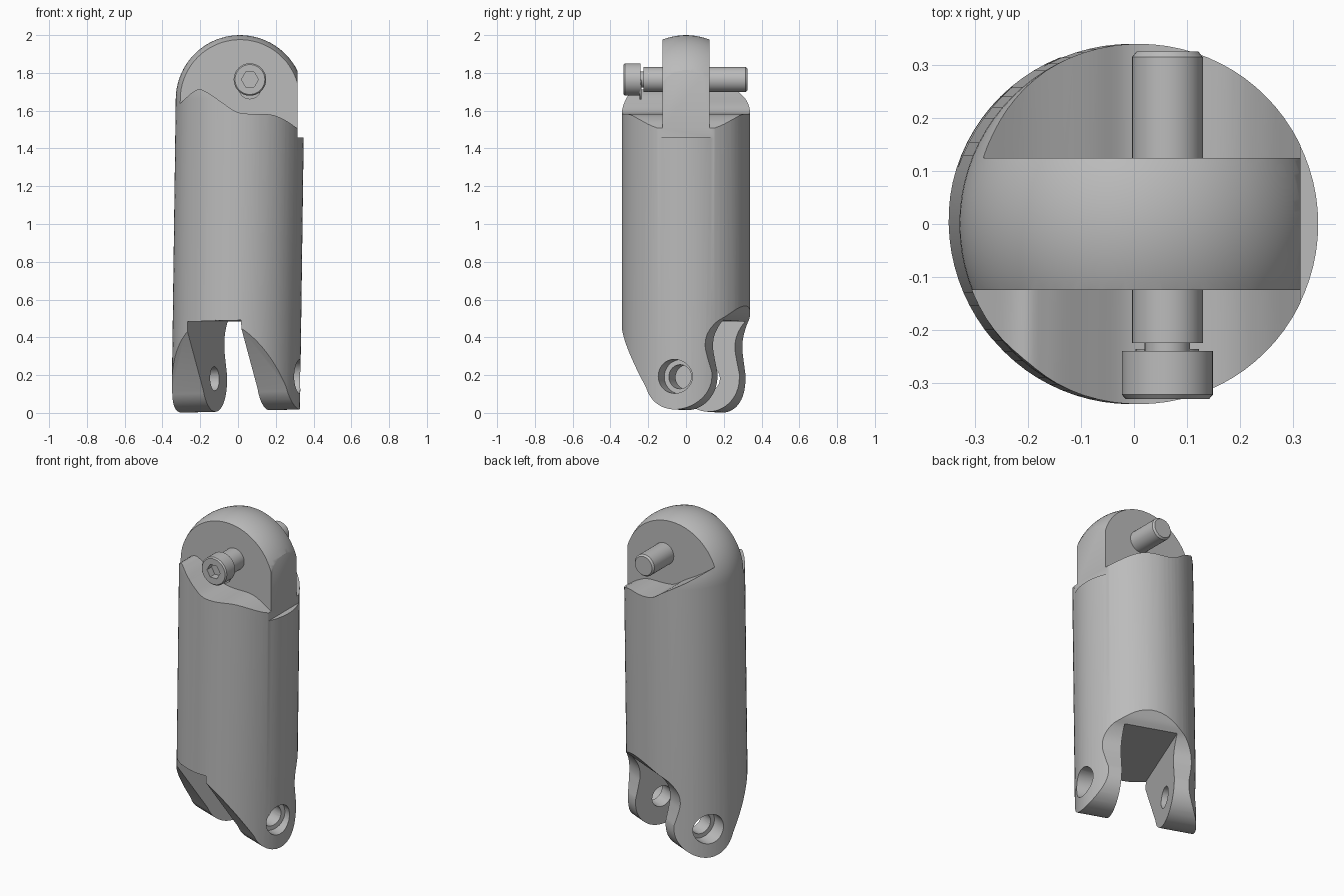
import bpy, bmesh, math
from mathutils import Matrix, Vector

old = bpy.data.objects.get("Cube")
if old:
    bpy.data.objects.remove(old, do_unlink=True)

grey = bpy.data.materials.new("plain_grey")
grey.use_nodes = True
grey.diffuse_color = (0.5, 0.5, 0.5, 1)
grey.node_tree.nodes["Principled BSDF"].inputs["Base Color"].default_value = (0.5, 0.5, 0.5, 1)


def finish(bm, name):
    bm.normal_update()
    bmesh.ops.recalc_face_normals(bm, faces=bm.faces)
    if bm.calc_volume(signed=True) < 0:
        bmesh.ops.reverse_faces(bm, faces=bm.faces)
    mesh = bpy.data.meshes.new(name)
    bm.to_mesh(mesh)
    bm.free()
    mesh.materials.append(grey)
    ob = bpy.data.objects.new(name, mesh)
    bpy.context.collection.objects.link(ob)
    return ob


def lathe(name, profile, matrix=Matrix(), steps=64):
    """Spin (radius, height) points about z."""
    bm = bmesh.new()
    verts = [bm.verts.new((r, 0, z)) for r, z in profile]
    edges = [bm.edges.new(pair) for pair in zip(verts, verts[1:])]
    bmesh.ops.spin(bm, geom=verts + edges, cent=(0, 0, 0), axis=(0, 0, 1),
                   angle=2 * math.pi, steps=steps)
    bmesh.ops.remove_doubles(bm, verts=bm.verts, dist=1e-5)
    bm.transform(matrix)
    return finish(bm, name)


def prism(name, outline, start, end, matrix=Matrix()):
    """Solid with an (x, z) outline between two y positions."""
    bm = bmesh.new()
    near = [bm.verts.new((x, start, z)) for x, z in outline]
    far = [bm.verts.new((x, end, z)) for x, z in outline]
    bm.faces.new(near)
    bm.faces.new(far[::-1])
    for i in range(len(near)):
        bm.faces.new((near[i], near[i - 1], far[i - 1], far[i]))
    bm.transform(matrix)
    return finish(bm, name)


def box(x0, x1, z0, z1):
    return [(x0, z0), (x1, z0), (x1, z1), (x0, z1)]


def rod(r, a, b):
    return [(0, a), (r, a), (r, b), (0, b)]


def cut(target, cutter):
    cutter.hide_render = True
    mod = target.modifiers.new("cut", "BOOLEAN")
    mod.operation, mod.solver, mod.object = "DIFFERENCE", "EXACT", cutter
    bpy.ops.object.select_all(action="DESELECT")
    bpy.context.view_layer.objects.active = target
    target.select_set(True)
    bpy.ops.object.modifier_apply(modifier=mod.name)
    bpy.data.objects.remove(cutter, do_unlink=True)


def smooth(ob):
    bpy.ops.object.select_all(action="DESELECT")
    bpy.context.view_layer.objects.active = ob
    ob.select_set(True)
    bpy.ops.object.shade_smooth_by_angle(angle=math.radians(28))


def spline(points, n=6):
    """Smooth curve through the points."""
    pts = [Vector(p) for p in points]
    pts = [2 * pts[0] - pts[1]] + pts + [2 * pts[-1] - pts[-2]]
    result = []
    for a, b, c, d in zip(pts, pts[1:], pts[2:], pts[3:]):
        for i in range(n):
            t = i / n
            result.append(tuple(0.5 * (2 * b + (c - a) * t + (2 * a - 5 * b + 4 * c - d) * t * t
                                       + (3 * b - a - 3 * c + d) * t ** 3)))
    return result + [tuple(pts[-2])]


# Round-topped body with a slight lean
R, DOME = 0.34, 1.66
arc = [(R * math.cos(math.pi / 2 * i / 20), DOME + R * math.sin(math.pi / 2 * i / 20))
       for i in range(20)]
lean = Matrix.Translation((-0.012, 0, 0)) @ Matrix.Rotation(0.0135, 4, "Y")
body = lathe("body", [(0, -0.1), (R, -0.1)] + arc + [(0, DOME + R)], lean, 80)

# Wavy shoulders on both sides of the tongue; the rear one keeps rising to the right
crest = {-1: [(-0.40, 1.55), (-0.31, 1.635), (-0.22, 1.71), (-0.16, 1.695), (-0.08, 1.64)],
         1: [(-0.40, 1.86), (-0.28, 1.77), (-0.19, 1.705), (-0.08, 1.64)]}
dip = [(-0.01, 1.595), (0.06, 1.583), (0.17, 1.58), (0.24, 1.555), (0.31, 1.51), (0.4, 1.45)]
for side in (-1, 1):
    wave = spline(crest[side] + dip) + [(0.4, 2.2), (-0.4, 2.2)]
    cut(body, prism("shoulder_cutter", wave, side * 0.125, side * 0.6))

# Flat stop face with a ledge
cut(body, prism("stop_cutter", box(0.314, 0.6, 1.457, 2.2), -0.6, 0.6))

# Fork: the local y axis runs along the pivot, local x runs front to back
fork = (Matrix.Rotation(math.radians(-22), 4, "Z") @ Matrix.Rotation(-0.026, 4, "Y")
        @ Matrix(((0, 1, 0, 0), (1, 0, 0, 0), (0, 0, 1, 0), (0, 0, 0, 1))))
PV, PZ, PR = 0.065, 0.185, 0.175
knuckle = []
for i in range(25):
    a = math.radians(200 + 155 * i / 24)
    knuckle.append((PV + PR * math.cos(a), PZ + PR * math.sin(a)))
back = spline([(0.24, 0.21), (0.222, 0.29), (0.213, 0.35), (0.222, 0.41), (0.255, 0.47),
               (0.30, 0.515), (0.345, 0.575), (0.40, 0.65)])
outline = [(-0.6, 0.49), (-0.338, 0.49)] + knuckle + back + [(0.6, 0.65), (0.6, -0.4), (-0.6, -0.4)]
cut(body, prism("fork_cutter", outline, -0.6, 0.6, fork))
cut(body, prism("slot_cutter", box(-0.6, 0.6, -0.4, 0.487), -0.155, 0.155, fork))

# Pivot bore with a counterbore in each prong
along = fork @ Matrix.Translation((PV, 0, PZ)) @ Matrix.Rotation(math.radians(-90), 4, "X")
cut(body, lathe("bore_cutter", rod(0.064, -0.6, 0.6), along, 32))
for side in (-1, 1):
    cut(body, lathe("counterbore_cutter", rod(0.09, side * 0.25, side * 0.6), along, 32))
smooth(body)

# Cap screw through the tongue
at = Matrix.Translation((0.063, 0, 1.765)) @ Matrix.Rotation(math.radians(-90), 4, "X")
smooth(lathe("screw_shaft", [(0, -0.225), (0.067, -0.225), (0.067, 0.315), (0.058, 0.326),
                             (0, 0.326)], at, 32))
smooth(lathe("screw_neck", rod(0.043, -0.245, -0.22), at, 32))
head = lathe("screw_head", [(0, -0.24), (0.086, -0.24), (0.086, -0.322), (0.079, -0.33),
                            (0, -0.33)], at, 40)
cut(head, lathe("socket_cutter", rod(0.045, -0.4, -0.285), at, 6))
smooth(head)
smooth(lathe("screw_washer", rod(0.06, -0.245, -0.236), Matrix.Translation((0, 0, -0.045)) @ at, 32))
